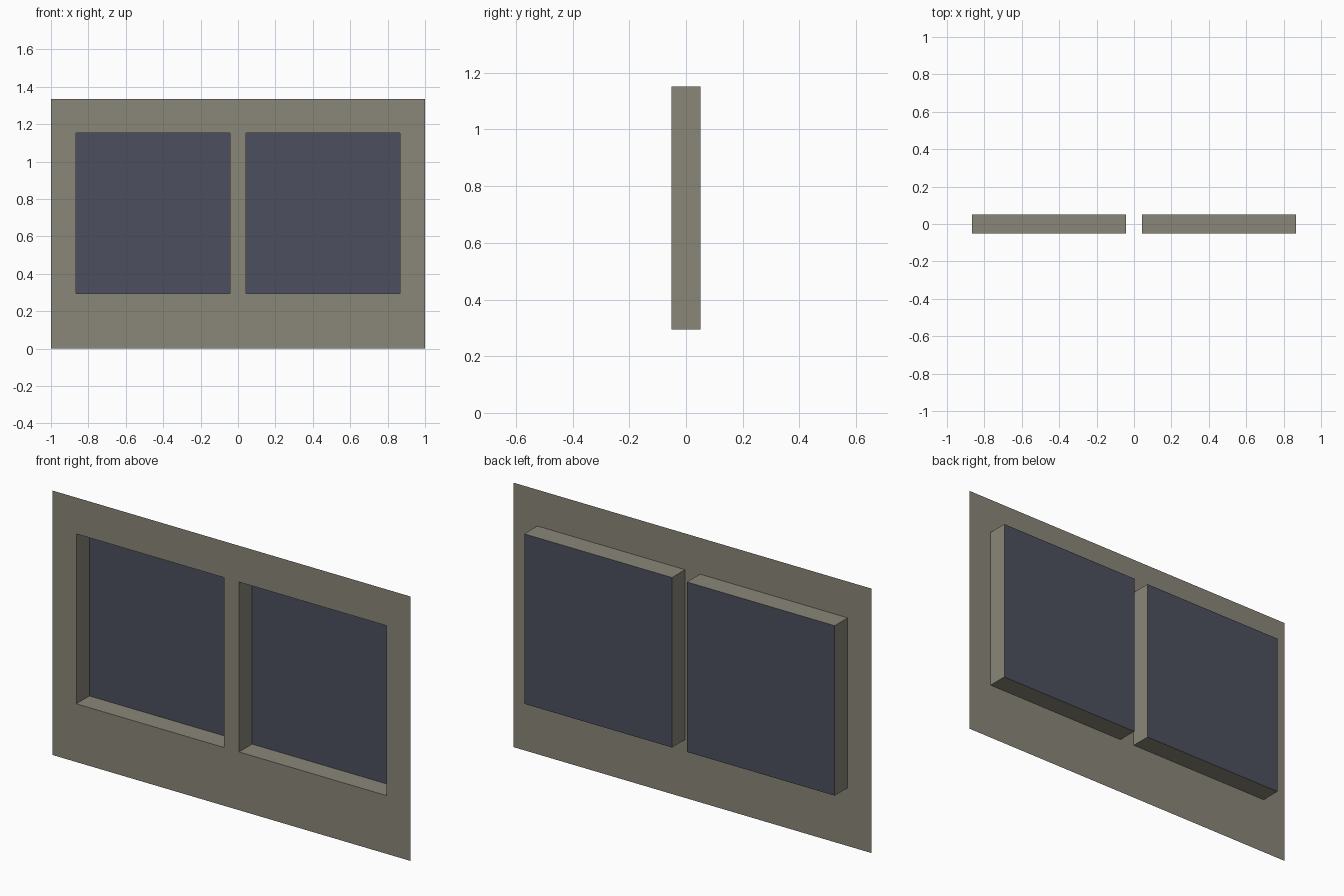
import bpy
import bmesh

if "Cube" in bpy.data.objects:
    bpy.data.objects.remove(bpy.data.objects["Cube"])

FRONT, BACK = -0.052, 0.052
HEIGHT = 1.335
SILL, HEAD = 0.294, 1.152
OPENINGS = [(-0.867, -0.042), (0.042, 0.867)]


def material(name, color):
    mat = bpy.data.materials.new(name)
    mat.diffuse_color = (*color, 1)
    mat.use_nodes = True
    mat.node_tree.nodes["Principled BSDF"].inputs["Base Color"].default_value = mat.diffuse_color
    return mat


def build(name, quads, mat):
    """Make one object from a list of four-corner faces."""
    bm = bmesh.new()
    for quad in quads:
        bm.faces.new([bm.verts.new(p) for p in quad])
    bmesh.ops.remove_doubles(bm, verts=bm.verts, dist=1e-5)
    mesh = bpy.data.meshes.new(name)
    bm.to_mesh(mesh)
    bm.free()
    mesh.materials.append(mat)
    obj = bpy.data.objects.new(name, mesh)
    bpy.context.collection.objects.link(obj)
    return obj


def panel(x0, x1, z0, z1, y):
    """Upright rectangle facing the front."""
    return [(x0, y, z0), (x1, y, z0), (x1, y, z1), (x0, y, z1)]


wall_mat = material("warm grey wall", (0.254, 0.238, 0.188))
glass_mat = material("dark blue grey glass", (0.072, 0.078, 0.112))

# Thin wall sheet: grid of panels, leaving out the two openings
xs = [-1, *OPENINGS[0], *OPENINGS[1], 1]
zs = [0, SILL, HEAD, HEIGHT]
cells = [panel(xs[i], xs[i + 1], zs[k], zs[k + 1], FRONT)
         for i in range(5) for k in range(3)
         if not (k == 1 and i in (1, 3))]
build("wall", cells, wall_mat)

for side, (x0, x1) in zip(("left", "right"), OPENINGS):
    # Reveal: four sides running back from the opening, facing inward
    near = panel(x0, x1, SILL, HEAD, FRONT)
    far = panel(x0, x1, SILL, HEAD, BACK)
    sides = [(near[i], near[(i + 1) % 4], far[(i + 1) % 4], far[i])
             for i in range(4)]
    build(side + "_window_reveal", sides, wall_mat)

    # Glass pane closing the back of the reveal
    build(side + "_window_pane", [far], glass_mat)
